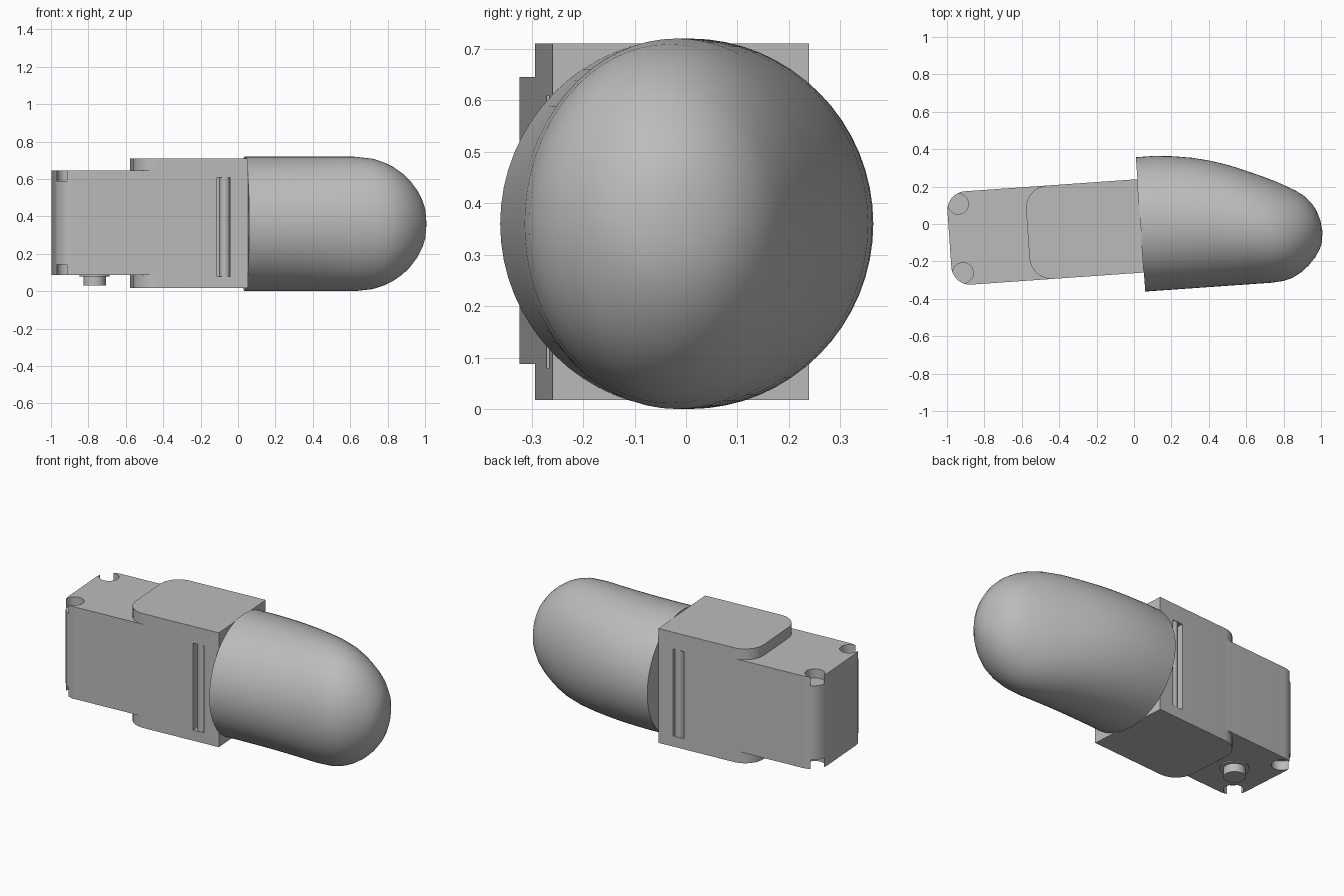
import bpy, bmesh, math
from mathutils import Matrix

if "Cube" in bpy.data.objects:
    bpy.data.objects.remove(bpy.data.objects["Cube"], do_unlink=True)

grey = bpy.data.materials.new("mid grey")
grey.use_nodes = True
grey.diffuse_color = (0.5, 0.5, 0.5, 1)
grey.node_tree.nodes["Principled BSDF"].inputs["Base Color"].default_value = (0.5, 0.5, 0.5, 1)

# The parts are built along x, then swung by a few degrees about z
PLACE = Matrix.Translation((0.035, -0.002, 0)) @ Matrix.Rotation(math.radians(4), 4, 'Z')
SIDE = 0.25
MID = -0.008
HEIGHT = 0.365


def finish(name, bm):
    bmesh.ops.recalc_face_normals(bm, faces=bm.faces[:])
    mesh = bpy.data.meshes.new(name)
    bm.to_mesh(mesh)
    bm.free()
    mesh.materials.append(grey)
    ob = bpy.data.objects.new(name, mesh)
    bpy.context.collection.objects.link(ob)
    return ob


def box(name, lo, hi, radius=0):
    """Box whose two upright edges at the low x end may be rounded."""
    bm = bmesh.new()
    bmesh.ops.create_cube(bm, size=1)
    for v in bm.verts:
        v.co = [lo[i] if v.co[i] < 0 else hi[i] for i in range(3)]
    if radius:
        ends = [e for e in bm.edges if all(abs(v.co.x - lo[0]) < 1e-5 for v in e.verts)
                and abs(e.verts[0].co.z - e.verts[1].co.z) > 0.1]
        bmesh.ops.bevel(bm, geom=ends, offset=radius, segments=10, profile=0.5, affect='EDGES')
    return finish(name, bm)


def rod(name, x, y, z0, z1, r):
    bm = bmesh.new()
    bmesh.ops.create_cone(bm, cap_ends=True, segments=32, radius1=r, radius2=r, depth=z1 - z0,
                          matrix=Matrix.Translation((x, y, (z0 + z1) / 2)))
    return finish(name, bm)


def cut(target, cutters):
    bpy.context.view_layer.objects.active = target
    for c in cutters:
        m = target.modifiers.new("cut", 'BOOLEAN')
        m.operation = 'DIFFERENCE'
        m.solver = 'EXACT'
        m.object = c
        bpy.ops.object.modifier_apply(modifier=m.name)
        bpy.data.objects.remove(c, do_unlink=True)


parts = []

# Narrow rear section with a round pit in each corner
rear = box("rear_section", (-1.025, MID - SIDE, 0.087), (-0.485, MID + SIDE, 0.645), 0.1)
cut(rear, [rod("pit_cutter", -0.965, MID + s * 0.185, z - 0.055, z + 0.055, 0.055)
           for s in (-1, 1) for z in (0.087, 0.645)])
parts.append(rear)

# Taller middle block with an upright slot in each side, and a pin in each slot
block = box("middle_block", (-0.605, MID - SIDE, 0.017), (0, MID + SIDE, 0.71), 0.12)
slots = []
for s, side in ((-1, "front"), (1, "back")):
    ys = sorted((MID + s * (SIDE - 0.045), MID + s * (SIDE + 0.05)))
    slots.append(box("slot_cutter", (-0.165, ys[0], 0.08), (-0.095, ys[1], 0.608)))
    parts.append(rod(side + "_slot_pin", -0.122, MID + s * (SIDE - 0.029), 0.08, 0.608, 0.027))
cut(block, slots)
parts.append(block)

# Peg and collar beneath the rear section
parts.append(rod("lower_peg", -0.805, -0.02, 0.03, 0.1, 0.06))
parts.append(rod("peg_collar", -0.805, -0.02, 0.08, 0.1, 0.08))

# Rounded tip: elliptical sections of (x, lower y, upper y)
SECTIONS = [(0, -.36, .36), (.1, -.36, .36), (.2, -.36, .351), (.3, -.36, .336),
            (.39, -.36, .315), (.49, -.36, .284), (.58, -.36, .248), (.68, -.36, .205),
            (.74, -.355, .177), (.79, -.342, .15), (.84, -.315, .122), (.88, -.283, .093),
            (.92, -.24, .05), (.945, -.202, .005), (.96, -.165, -.045)]
N = 64
bm = bmesh.new()
rings = []
for x, y0, y1 in SECTIONS:
    h = 0.36 * math.sqrt(1 - (max(0, x - 0.585) / 0.385) ** 2)
    rings.append([bm.verts.new((x, (y0 + y1) / 2 + (y1 - y0) / 2 * math.cos(a), 0.36 + h * math.sin(a)))
                  for a in (2 * math.pi * i / N for i in range(N))])
for a, b in zip(rings, rings[1:]):
    for i in range(N):
        j = (i + 1) % N
        bm.faces.new((a[i], a[j], b[j], b[i]))
bm.faces.new(rings[0])
nose = bm.verts.new((0.968, -0.105, 0.36))
for i in range(N):
    bm.faces.new((rings[-1][i], rings[-1][(i + 1) % N], nose))
parts.append(finish("rounded_tip", bm))

# Swing everything into place and smooth the curved faces
bpy.ops.object.select_all(action='DESELECT')
for ob in parts:
    ob.data.transform(PLACE)
    ob.select_set(True)
bpy.context.view_layer.objects.active = parts[0]
bpy.ops.object.shade_smooth_by_angle(angle=math.radians(35))
